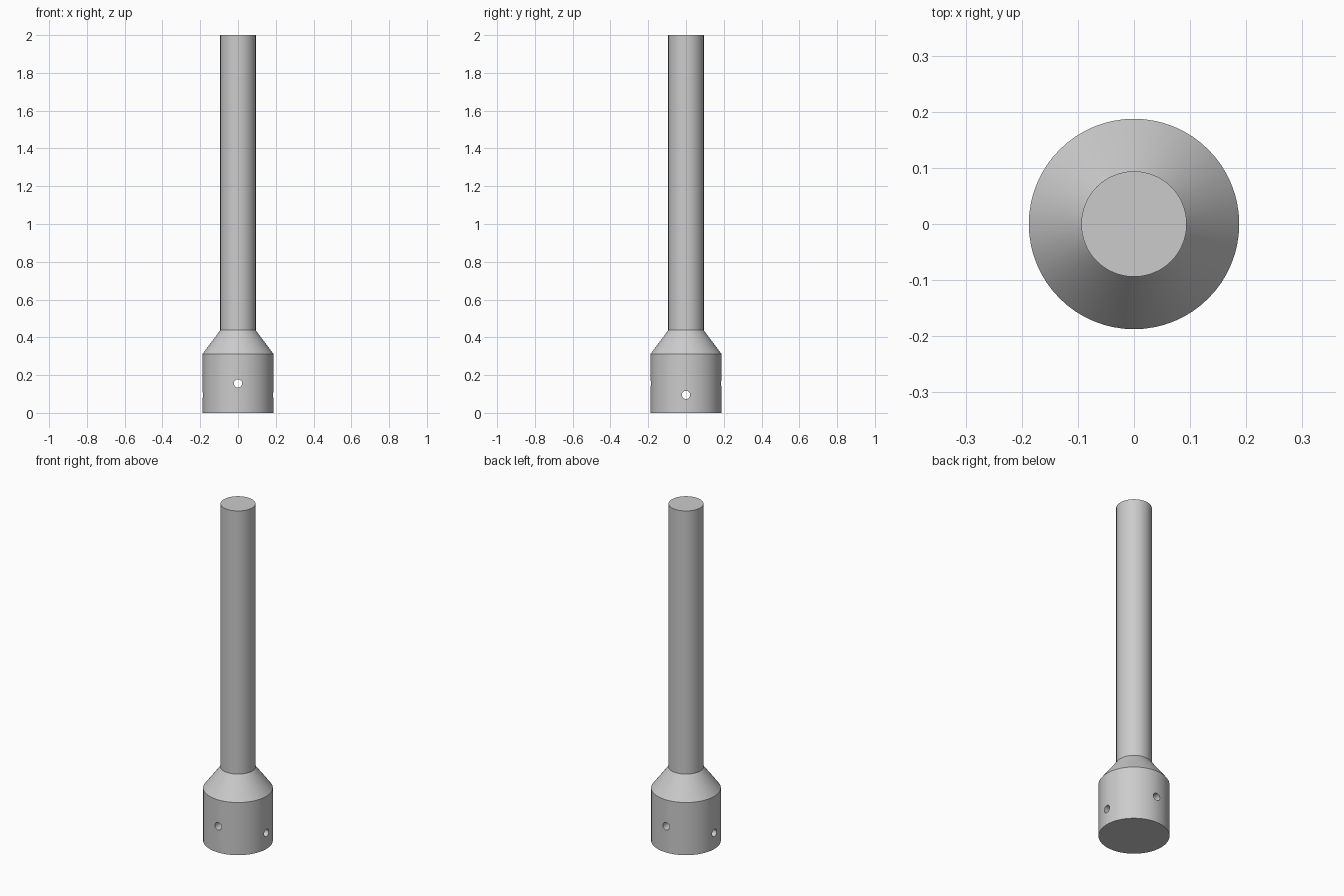
import bpy
import bmesh
import math
from mathutils import Matrix

if "Cube" in bpy.data.objects:
    bpy.data.objects.remove(bpy.data.objects["Cube"])

SEGMENTS = 64

steel = bpy.data.materials.new("plain grey")
steel.diffuse_color = (0.6, 0.6, 0.6, 1.0)
steel.use_nodes = True
steel.node_tree.nodes["Principled BSDF"].inputs["Base Color"].default_value = steel.diffuse_color


def turned_solid(name, profile, segments):
    """Closed solid of revolution from (radius, height) pairs."""
    bm = bmesh.new()
    rings = []
    for radius, z in profile:
        rings.append([bm.verts.new((radius * math.cos(a), radius * math.sin(a), z))
                      for a in (math.tau * i / segments for i in range(segments))])
    for low, high in zip(rings, rings[1:]):
        for i in range(segments):
            j = (i + 1) % segments
            bm.faces.new((low[i], low[j], high[j], high[i]))
    bm.faces.new(rings[0][::-1])
    bm.faces.new(rings[-1])
    mesh = bpy.data.meshes.new(name)
    bm.to_mesh(mesh)
    bm.free()
    mesh.materials.append(steel)
    obj = bpy.data.objects.new(name, mesh)
    bpy.context.collection.objects.link(obj)
    return obj


# Socket base, tapered shoulder and long shaft turned as one piece
shaft = turned_solid("shaft_with_socket", [
    (0.1875, 0.0), (0.1875, 0.3125), (0.094, 0.4375), (0.094, 2.0)], SEGMENTS)
bpy.context.view_layer.objects.active = shaft
shaft.select_set(True)

# Two crossing pin holes drilled right through the base
for name, axis, height in (("pin_hole_front", "X", 0.156),
                           ("pin_hole_side", "Y", 0.095)):
    cutter = turned_solid(name, [(0.022, -0.3), (0.022, 0.3)], 24)
    cutter.data.transform(Matrix.Translation((0, 0, height))
                          @ Matrix.Rotation(math.pi / 2, 4, axis))
    cutter.hide_render = True
    drill = shaft.modifiers.new(name, "BOOLEAN")
    drill.operation = "DIFFERENCE"
    drill.solver = "EXACT"
    drill.object = cutter
    bpy.ops.object.modifier_apply(modifier=drill.name)
    bpy.data.objects.remove(cutter)

# Smooth round walls with crisp rims
bpy.ops.object.shade_smooth_by_angle(angle=math.radians(30))
